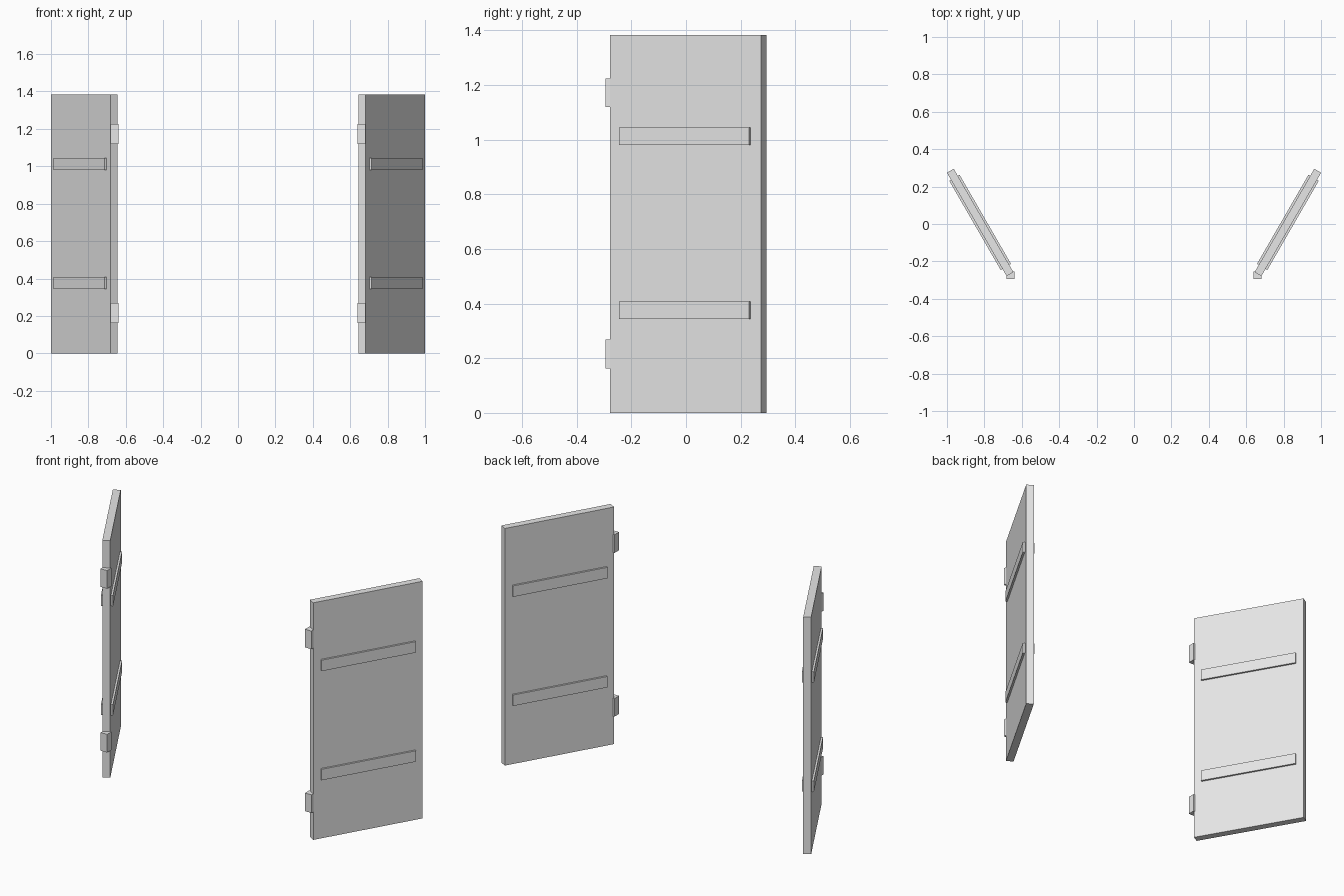
import bpy
from math import radians, sin, cos

if "Cube" in bpy.data.objects:
    bpy.data.objects.remove(bpy.data.objects["Cube"])

# single flat colour
grey = bpy.data.materials.new("light_grey")
grey.diffuse_color = (0.8, 0.8, 0.8, 1)
grey.use_nodes = True
grey.node_tree.nodes["Principled BSDF"].inputs["Base Color"].default_value = grey.diffuse_color

HEIGHT = 1.384
LENGTH, THICK = 0.638, 0.042
CENTRE = (0.8225, 0.0083)      # middle of the right door, seen from above
ANGLE = radians(60)            # how far each door is swung open


def box(name, loc, size, turn=0.0):
    bpy.ops.mesh.primitive_cube_add(size=1, location=loc, rotation=(0, 0, turn))
    ob = bpy.context.object
    ob.name = name
    ob.scale = size
    bpy.ops.object.transform_apply(location=False, rotation=False, scale=True)
    ob.data.materials.append(grey)
    return ob


for side, label in ((1, "right"), (-1, "left")):
    x, y = side * CENTRE[0], CENTRE[1]
    turn = side * ANGLE

    # door slab
    box(f"{label}_door_panel", (x, y, HEIGHT / 2), (LENGTH, THICK, HEIGHT), turn)

    # cross straps standing proud of both faces
    for z, level in ((0.376, "lower"), (1.013, "upper")):
        box(f"{label}_{level}_strap", (x, y, z), (0.55, THICK + 0.022, 0.064), turn)

    # hinge blocks, square to the wall
    for z, level in ((0.216, "lower"), (1.172, "upper")):
        box(f"{label}_{level}_hinge", (side * 0.66, -0.274, z), (0.042, 0.042, 0.106))
